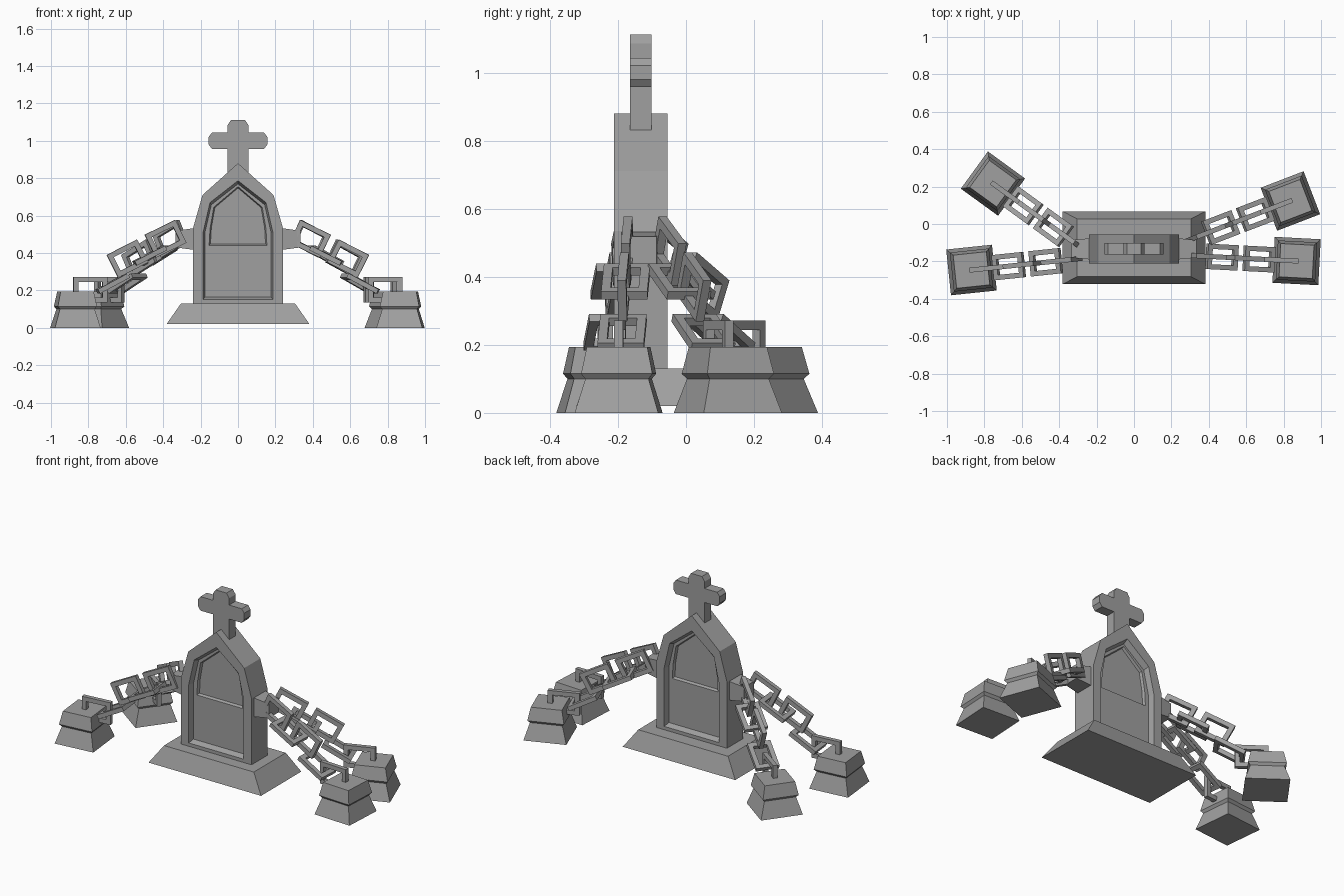
import bpy, bmesh, math
from mathutils import Matrix, Vector

cube = bpy.data.objects.get("Cube")
if cube:
    bpy.data.objects.remove(cube, do_unlink=True)

stone = bpy.data.materials.new("stone grey")
stone.use_nodes = True
stone.diffuse_color = (0.35, 0.35, 0.35, 1)
stone.node_tree.nodes["Principled BSDF"].inputs["Base Color"].default_value = (0.35, 0.35, 0.35, 1)

BODY_Y = -0.133


def finish(name, bm, matrix=Matrix()):
    bmesh.ops.recalc_face_normals(bm, faces=bm.faces)
    mesh = bpy.data.meshes.new(name)
    bm.to_mesh(mesh)
    bm.free()
    mesh.materials.append(stone)
    obj = bpy.data.objects.new(name, mesh)
    obj.matrix_world = matrix
    bpy.context.collection.objects.link(obj)
    return obj


def loft(name, rings, matrix=Matrix()):
    """Skin equal-sized point rings and cap both ends."""
    bm = bmesh.new()
    loops = [[bm.verts.new(p) for p in ring] for ring in rings]
    for a, b in zip(loops, loops[1:]):
        for i in range(len(a)):
            j = (i + 1) % len(a)
            bm.faces.new((a[i], a[j], b[j], b[i]))
    bm.faces.new(loops[0])
    bm.faces.new(loops[-1])
    return finish(name, bm, matrix)


def mirrored(half):
    """Complete a right-hand outline, skipping points on the axis."""
    return half + [(-x, z) for x, z in reversed(half) if x > 0]


def upright(outline, y):
    return [(x, y, z) for x, z in outline]


def rect(hx, hy, z):
    return [(-hx, -hy, z), (hx, -hy, z), (hx, hy, z), (-hx, hy, z)]


def shrink(outline, factor, cz):
    return [(x * factor, cz + (z - cz) * factor) for x, z in outline]


def carve(target, outline, inner, y_out, y_in):
    """Cut a sloped recess into the front and back."""
    for side in (-1, 1):
        cutter = loft("recess_cutter", [upright(outline, BODY_Y + side * y_out),
                                        upright(inner, BODY_Y + side * y_in)])
        mod = target.modifiers.new("recess", "BOOLEAN")
        mod.operation = "DIFFERENCE"
        mod.solver = "EXACT"
        mod.object = cutter
        bpy.context.view_layer.objects.active = target
        bpy.ops.object.modifier_apply(modifier=mod.name)
        bpy.data.objects.remove(cutter, do_unlink=True)


# Sloped plinth
loft("plinth", [rect(0.382, 0.195, 0.02), rect(0.305, 0.155, 0.13)],
     Matrix.Translation((0, -0.127, 0)))

# Gabled body with an arched door and a deeper window on both faces
gable = mirrored([(0.24, 0.12), (0.24, 0.535), (0.19, 0.71), (0, 0.88)])
body = loft("gabled_body", [upright(gable, BODY_Y - 0.078), upright(gable, BODY_Y + 0.078)])
door = mirrored([(0.187, 0.15), (0.187, 0.51), (0.15, 0.67), (0, 0.787)])
carve(body, door, shrink(door, 0.95, 0.43), 0.079, 0.045)
window = mirrored([(0.155, 0.44), (0.15, 0.53), (0.13, 0.645), (0, 0.755)])
carve(body, window, shrink(window, 0.95, 0.6), 0.046, 0.03)

# Side lugs holding the chains
for side, label in ((1, "left"), (-1, "right")):
    root, tip = [[(side * x, BODY_Y + y * hy, z) for y, z in
                  ((-1, low), (1, low), (1, high), (-1, high))]
                 for x, hy, low, high in ((0.2, 0.06, 0.412, 0.538), (0.335, 0.047, 0.43, 0.518))]
    loft(label + "_lug", [root, tip])

# Cross with clipped ends
cross = mirrored([(0.055, 0.83), (0.055, 0.957), (0.14, 0.957), (0.157, 0.98), (0.157, 1.02),
                  (0.14, 1.043), (0.055, 1.043), (0.055, 1.085), (0.037, 1.112)])
loft("cross", [upright(cross, BODY_Y - 0.031), upright(cross, BODY_Y + 0.031)])


def chain_link(name, matrix, length=0.182, width=0.136, bar=0.027, thick=0.013):
    """Rectangular ring lying in its local XY plane."""
    bm = bmesh.new()
    corners = []
    for sx, sy in ((-1, -1), (1, -1), (1, 1), (-1, 1)):
        section = []
        for inset, z in ((0, -thick), (0, thick), (bar, thick), (bar, -thick)):
            section.append(bm.verts.new((sx * (length / 2 - inset), sy * (width / 2 - inset), z)))
        corners.append(section)
    for i in range(4):
        a, b = corners[i], corners[(i + 1) % 4]
        for k in range(4):
            n = (k + 1) % 4
            bm.faces.new((a[k], a[n], b[n], b[k]))
    finish(name, bm, matrix)


# Links as distance from weight centre, height, downward tilt, upright or flat
LINKS = [(0.484, 0.476, 26, True), (0.399, 0.386, 27, False), (0.28, 0.37, 27, True),
         (0.2, 0.237, 28, False), (0.08, 0.203, 0, True)]

# Weights as centre and outward heading of their chain
WEIGHTS = {"left_back": (0.836, 0.123, 21), "left_front": (0.869, -0.198, -3),
           "right_back": (-0.754, 0.216, 144), "right_front": (-0.869, -0.246, 186)}

for place, (x, y, heading) in WEIGHTS.items():
    frame = Matrix.Translation((x, y, 0)) @ Matrix.Rotation(math.radians(heading), 4, "Z")
    profile = ((0.123, 0), (0.093, 0.1), (0.105, 0.115), (0.089, 0.193))
    loft(place + "_weight", [rect(h, h, z) for h, z in profile], frame)
    for i, (dist, height, tilt, standing) in enumerate(LINKS):
        pose = frame @ Matrix.Translation((-dist, 0, height))
        pose = pose @ Matrix.Rotation(math.radians(tilt), 4, "Y")
        if standing:
            pose = pose @ Matrix.Rotation(math.radians(90), 4, "X")
        chain_link(f"{place}_chain_link_{i + 1}", pose)
